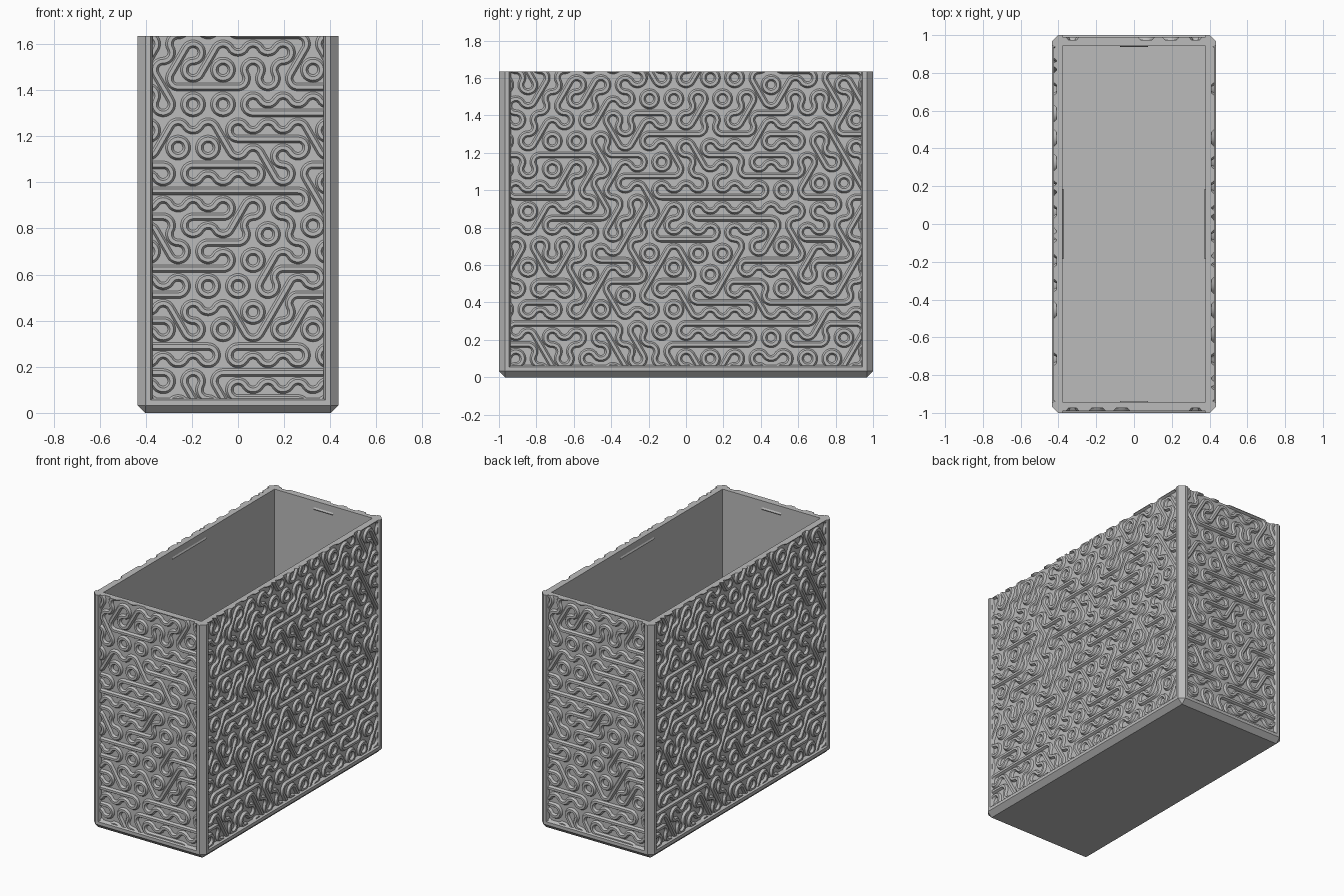
import bpy, bmesh, math, random
from mathutils import Vector, Matrix

cube = bpy.data.objects.get("Cube")
if cube:
    bpy.data.objects.remove(cube, do_unlink=True)

HX, HY, TOP = 0.435, 1.0, 1.635     # half width, half depth, height
CH, WALL, DEPTH = 0.033, 0.057, 0.025  # chamfer, wall thickness, panel recess
BASE = 0.0625                       # floor height and first pattern row
W = 0.13                            # pattern hexagon width
S = W / math.sqrt(3)                # pattern hexagon side
RIDGE = [(-0.018, -0.002), (-0.008, 0.015), (0.008, 0.015), (0.018, -0.002)]

grey = bpy.data.materials.new("mid_grey")
grey.use_nodes = True
grey.diffuse_color = (0.5, 0.5, 0.5, 1)
grey.node_tree.nodes["Principled BSDF"].inputs["Base Color"].default_value = (0.5, 0.5, 0.5, 1)


def finish(name, bm):
    bmesh.ops.recalc_face_normals(bm, faces=bm.faces)
    mesh = bpy.data.meshes.new(name)
    bm.to_mesh(mesh)
    bm.free()
    mesh.materials.append(grey)
    ob = bpy.data.objects.new(name, mesh)
    bpy.context.collection.objects.link(ob)
    return ob


def hull(name, points, turn=0):
    """Convex solid through the points, turned about z."""
    bm = bmesh.new()
    for p in points:
        bm.verts.new(p)
    bmesh.ops.convex_hull(bm, input=bm.verts[:])
    bmesh.ops.dissolve_limit(bm, angle_limit=0.01, verts=bm.verts[:], edges=bm.edges[:])
    bm.transform(Matrix.Rotation(turn, 4, "Z"))
    return finish(name, bm)


def box_points(x, y, z0, z1):
    return [(i * x, j * y, z) for i in (-1, 1) for j in (-1, 1) for z in (z0, z1)]


def cut(target, cutter):
    cutter.hide_render = True
    mod = target.modifiers.new("cut", "BOOLEAN")
    mod.operation, mod.solver, mod.object = "DIFFERENCE", "EXACT", cutter
    bpy.context.view_layer.objects.active = target
    bpy.ops.object.modifier_apply(modifier=mod.name)
    bpy.data.objects.remove(cutter, do_unlink=True)


# Bin body: chamfered block with a cavity and four framed recesses
outline = box_points(HX - CH, HY - CH, 0, 0)
outline += box_points(HX - CH, HY, CH, TOP) + box_points(HX, HY - CH, CH, TOP)
body = hull("bin_body", outline)
cut(body, hull("cavity_cutter", box_points(HX - WALL, HY - WALL, BASE, TOP + 1)))


def recess(half, dist, turn):
    pts = []
    for inset, y in ((0.065, dist - DEPTH), (0.045, dist + DEPTH)):
        u, z = half - inset, inset
        pts += [(i * u, -y, h) for i in (-1, 1) for h in (z, TOP + 1)]
    cut(body, hull("recess_cutter", pts, turn))


for k in range(4):
    half, dist = ((HX, HY), (HY, HX))[k % 2]
    recess(half, dist, k * math.pi / 2)


# Winding ridge pattern on hexagonal tiles
def polar(r, deg):
    a = math.radians(deg)
    return Vector((r * math.cos(a), r * math.sin(a)))


OPTIONS = [(None, {0, 2, 4}), (None, {1, 3, 5})]
OPTIONS += [(k, {k + 1, (k + 4) % 6}) for k in range(3)]


def sweep(bm, path, y):
    rows = [[bm.verts.new((p.x + n.x * o, y - h, p.y + n.y * o)) for o, h in RIDGE]
            for p, n in path]
    for a, b in zip(rows, rows[1:]):
        for i in range(4):
            j = (i + 1) % 4
            bm.faces.new((a[i], a[j], b[j], b[i]))


def pattern(name, half, dist, turn, rings, bars, seed):
    rng = random.Random(seed)
    bm = bmesh.new()
    y = -(dist - DEPTH)
    count = int(half / W) + 2
    for row in range(-1, 16):
        for col in range(-count, count + 1):
            c = Vector(((col + (0.5 if row % 2 == 0 else 0)) * W, BASE + row * 1.5 * S))
            corners = [c + polar(S, 60 * k + 30) for k in range(6)]
            need = {k for k in range(6)
                    if any((corners[k] - Vector(r)).length < 0.025 for r in rings)}
            fits = [o for o in OPTIONS if need <= o[1]] or OPTIONS
            straight, arcs = rng.choice(fits)
            if not need and any(row == b[0] and b[1] < c.x < b[2] for b in bars):
                straight, arcs = OPTIONS[2]
            for k in arcs:
                dirs = [polar(1, 60 * k + 150 + 12 * t) for t in range(11)]
                sweep(bm, [(corners[k] + d * S / 2, d) for d in dirs], y)
            if straight is not None:
                d = polar(1, 60 * straight)
                n = Vector((-d.y, d.x))
                sweep(bm, [(c - d * W / 2, n), (c + d * W / 2, n)], y)
    bmesh.ops.remove_doubles(bm, verts=bm.verts[:], dist=0.0005)
    # Trim to the recess and cap the cut ends
    edge = half - 0.063
    for co, no in (((edge, 0, 0), (1, 0, 0)), ((-edge, 0, 0), (-1, 0, 0)),
                   ((0, 0, BASE), (0, 0, -1)), ((0, 0, TOP), (0, 0, 1))):
        bmesh.ops.bisect_plane(bm, geom=bm.verts[:] + bm.edges[:] + bm.faces[:],
                               plane_co=co, plane_no=no, clear_outer=True)
        bmesh.ops.holes_fill(bm, edges=[e for e in bm.edges if e.is_boundary], sides=0)
    bm.transform(Matrix.Rotation(turn, 4, "Z"))
    ob = finish(name, bm)
    bpy.ops.object.select_all(action="DESELECT")
    ob.select_set(True)
    bpy.context.view_layer.objects.active = ob
    bpy.ops.object.shade_smooth_by_angle(angle=math.radians(25))


END_RINGS = [(-.065, 1.49), (.325, 1.49), (-.13, 1.15), (.065, .66), (.325, .81),
             (-.065, .36), (.325, .36)]
END_BARS = [(12, -.2, .05), (11, .05, .4), (10, -.3, .05), (9, -.2, .02),
            (8, -.4, .3), (5, -.4, .02), (2, -.4, .1), (1, .1, .4)]
SIDE_RINGS = [(-.065, 1.49), (.195, 1.49), (-.13, 1.15), (.52, 1.0), (.715, 1.04),
              (-.845, .59), (-.455, .36), (-.065, .36), (-.195, .66), (.065, .66),
              (.78, .81), (.78, .1), (.455, .21)]
SIDE_BARS = [(11, -.2, .1), (10, -.8, -.5), (9, -.3, 0), (8, -.93, -.6), (8, -.1, .35),
             (7, -.75, -.4), (7, .1, .4), (5, -.5, -.2), (5, .3, .6), (3, .5, .9),
             (2, -.93, -.6), (2, 0, .3), (1, .1, .7)]
for i, (end, side) in enumerate((("front", "left"), ("back", "right"))):
    pattern(end + "_ridges", HX, HY, i * math.pi, END_RINGS, END_BARS, 4)
    pattern(side + "_ridges", HY, HX, i * math.pi + math.pi / 2, SIDE_RINGS, SIDE_BARS, 7)

# Small catch ridges inside the rim
for k, name in enumerate(("front", "left", "back", "right")):
    length, dist = ((0.075, HY), (0.185, HX))[k % 2]
    y = -(dist - WALL)
    pts = [(i * length, y + dy, 1.58 + dz) for i in (-1, 1)
           for dy, dz in ((-0.003, -0.015), (0.006, 0), (-0.003, 0.015))]
    hull(name + "_inner_catch", pts, k * math.pi / 2)
